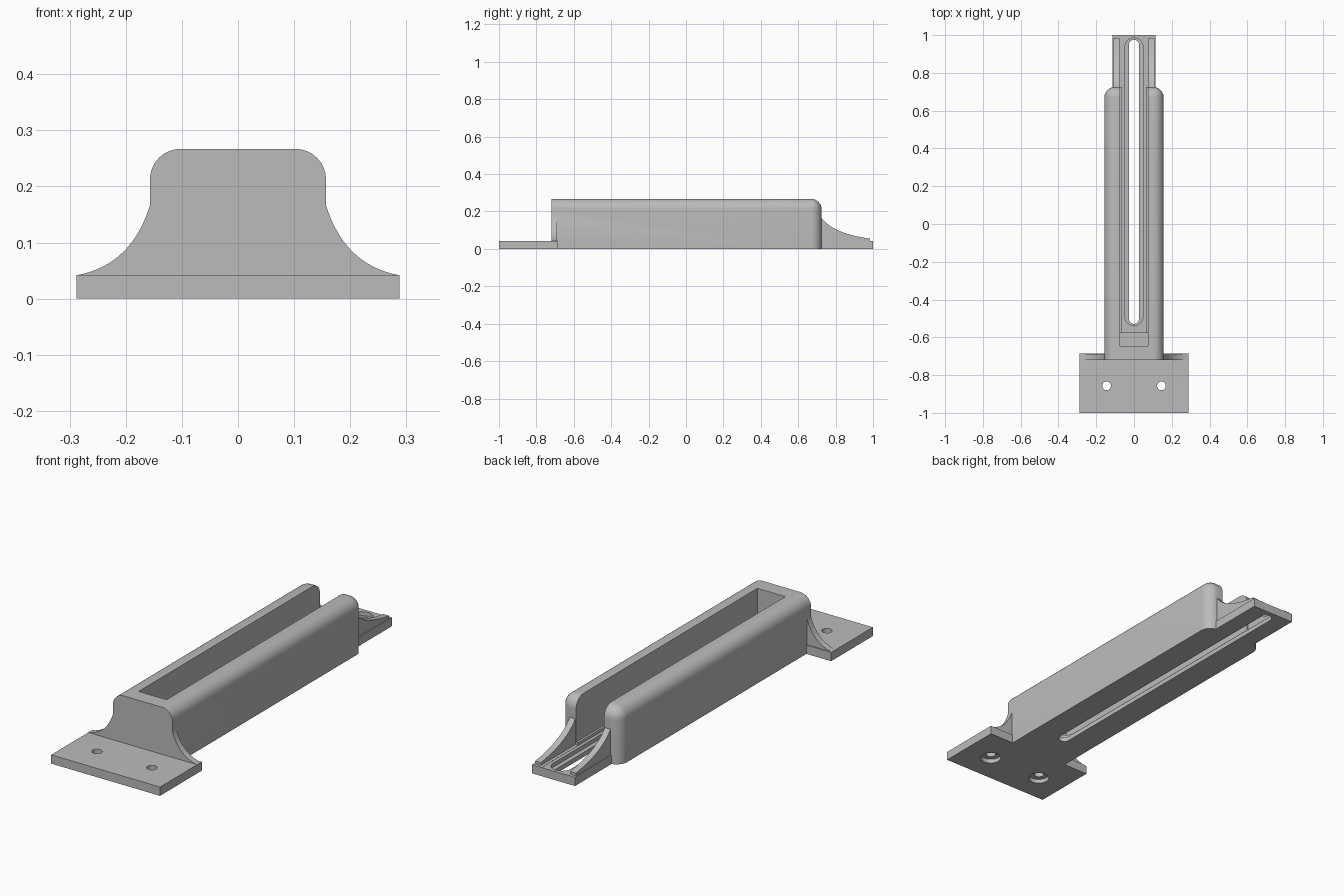
import bpy, bmesh, math

if "Cube" in bpy.data.objects:
    bpy.data.objects.remove(bpy.data.objects["Cube"])

grey = bpy.data.materials.new("plain_grey")
grey.diffuse_color = (0.5, 0.5, 0.5, 1)
grey.use_nodes = True
grey.node_tree.nodes["Principled BSDF"].inputs["Base Color"].default_value = grey.diffuse_color


def make(name, bm):
    bmesh.ops.recalc_face_normals(bm, faces=bm.faces)
    me = bpy.data.meshes.new(name)
    bm.to_mesh(me)
    bm.free()
    me.materials.append(grey)
    ob = bpy.data.objects.new(name, me)
    bpy.context.collection.objects.link(ob)
    return ob


def prism(name, pts, axis, a, b):
    """Extrude a 2D outline along an axis from a to b."""
    place = {"x": lambda p, t: (t, p[0], p[1]),
             "y": lambda p, t: (p[0], t, p[1]),
             "z": lambda p, t: (p[0], p[1], t)}[axis]
    bm = bmesh.new()
    lo = [bm.verts.new(place(p, a)) for p in pts]
    hi = [bm.verts.new(place(p, b)) for p in pts]
    bm.faces.new(lo)
    bm.faces.new(hi)
    n = len(pts)
    for i in range(n):
        j = (i + 1) % n
        bm.faces.new((lo[i], lo[j], hi[j], hi[i]))
    return make(name, bm)


def box(name, x0, x1, y0, y1, z0, z1):
    return prism(name, [(x0, y0), (x1, y0), (x1, y1), (x0, y1)], "z", z0, z1)


def slot(name, x, y0, y1, r, z0, z1, n=16):
    """Stadium shape along y; a plain cylinder when y0 == y1."""
    k = 1 if y0 == y1 else 0
    arc = [math.pi * i / n for i in range(n + 1 - k)]
    pts = [(x + r * math.cos(t), y1 + r * math.sin(t)) for t in arc]
    pts += [(x - r * math.cos(t), y0 - r * math.sin(t)) for t in arc]
    return prism(name, pts, "z", z0, z1)


def curve(p0, p1, p2, n=16):
    return [tuple((1 - t) ** 2 * a + 2 * t * (1 - t) * b + t * t * c
                  for a, b, c in zip(p0, p1, p2))
            for t in (i / n for i in range(n + 1))]


def combine(target, tool, op):
    m = target.modifiers.new(op, "BOOLEAN")
    m.object, m.operation, m.solver = tool, op, "EXACT"
    tool.hide_render = True
    dg = bpy.context.evaluated_depsgraph_get()
    me = bpy.data.meshes.new_from_object(target.evaluated_get(dg))
    target.modifiers.clear()
    target.data = me
    bpy.data.objects.remove(tool)


# Long housing, rounded along the top sides and around the rear end
housing = box("slotted_housing", -0.157, 0.157, -0.72, 0.725, 0, 0.267)
bm = bmesh.new()
bm.from_mesh(housing.data)
edges = []
for e in bm.edges:
    m = (e.verts[0].co + e.verts[1].co) / 2
    on_top, on_side, on_back = m.z > 0.26, abs(m.x) > 0.15, m.y > 0.72
    if on_top + on_side + on_back == 2:
        edges.append(e)
bmesh.ops.bevel(bm, geom=edges, offset=0.055, segments=8, profile=0.5, affect="EDGES")
bm.to_mesh(housing.data)
bm.free()

# Front mounting plate and rear tongue
parts = [box("mounting_plate", -0.288, 0.288, -1, -0.685, 0, 0.042),
         box("rear_tongue", -0.113, 0.113, 0.5, 1, 0, 0.042)]

# Curved gussets at the front sides and behind each wall
front = curve((0.157, 0.166), (0.19, 0.06), (0.286, 0.042))
rear = curve((0.725, 0.165), (0.79, 0.08), (0.985, 0.055))
for s in (-1, 1):
    pts = [(0.13, 0.02), (0.13, 0.166)] + front + [(0.286, 0.02)]
    parts.append(prism("front_gusset", [(s * x, z) for x, z in pts], "y", -0.72, -0.69))
    pts = [(0.65, 0.02), (0.65, 0.165)] + rear + [(0.985, 0.02)]
    parts.append(prism("rear_gusset", pts, "x", s * 0.078, s * 0.108))
for p in parts:
    combine(housing, p, "UNION")

# Open channel with a step at the front, stepped long slot, counterbored holes
cutters = [box("channel_step", -0.074, 0.074, -0.645, 1.2, 0.14, 0.5),
           box("channel", -0.074, 0.074, -0.575, 1.2, 0.055, 0.5),
           box("channel_floor", -0.063, 0.063, -0.575, 1.2, 0.041, 0.5),
           slot("slot_recess", 0, -0.49, 0.937, 0.048, 0.022, 0.2),
           slot("slot_through", 0, -0.502, 0.948, 0.027, -0.1, 0.2)]
for s in (-1, 1):
    cutters.append(slot("screw_hole", s * 0.145, -0.857, -0.857, 0.023, -0.1, 0.2))
    cutters.append(slot("counterbore", s * 0.145, -0.857, -0.857, 0.047, -0.1, 0.02))
for c in cutters:
    combine(housing, c, "DIFFERENCE")

bpy.context.view_layer.objects.active = housing
housing.select_set(True)
bpy.ops.object.shade_smooth_by_angle(angle=math.radians(30))
